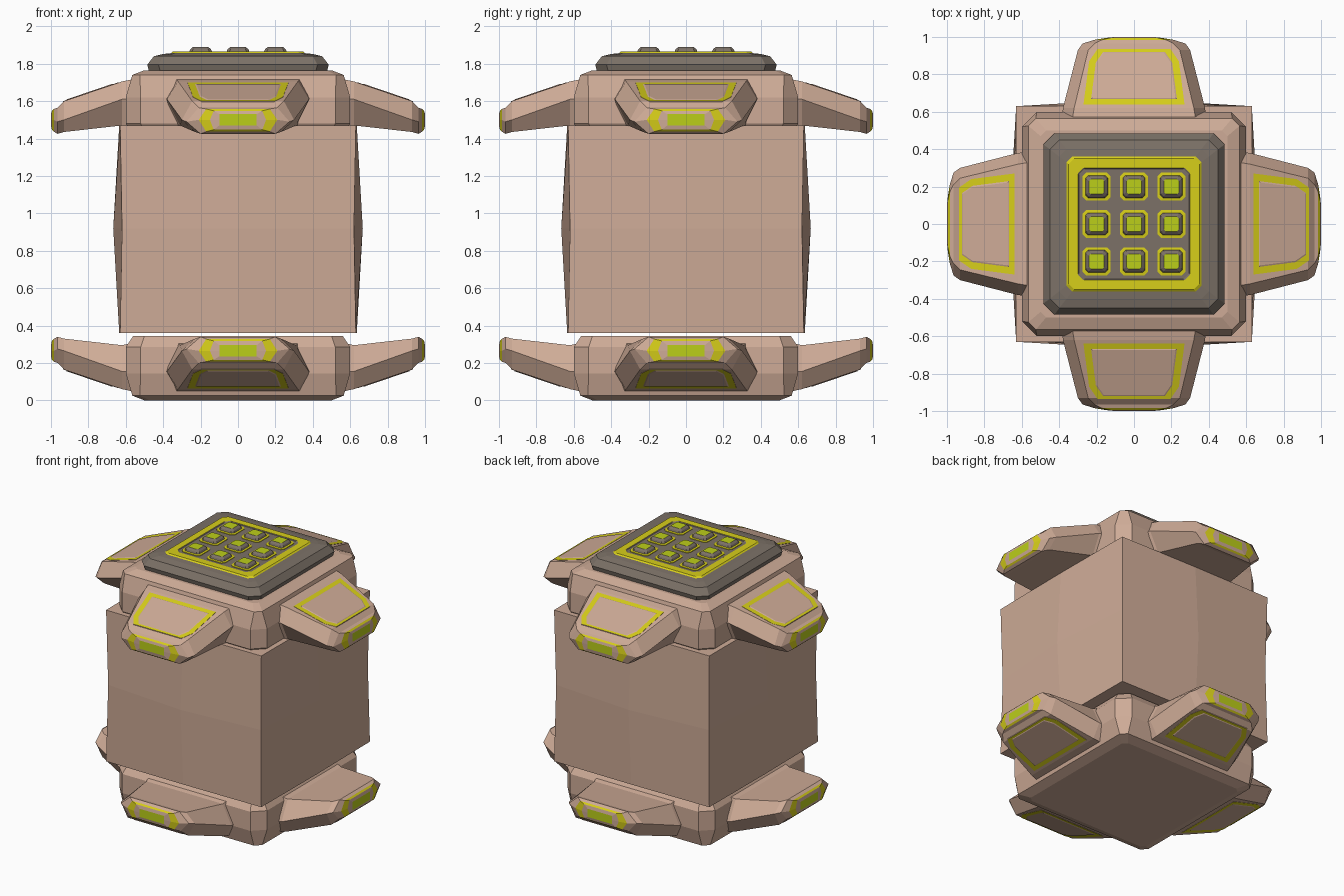
import bpy, bmesh, math
from mathutils import Matrix

if "Cube" in bpy.data.objects:
    bpy.data.objects.remove(bpy.data.objects["Cube"], do_unlink=True)


def material(name, rgb):
    m = bpy.data.materials.new(name)
    m.use_nodes = True
    m.diffuse_color = (*rgb, 1)
    m.node_tree.nodes["Principled BSDF"].inputs["Base Color"].default_value = (*rgb, 1)
    return m


MATS = [material("warm_tan", (0.62, 0.41, 0.31)),
        material("yellow_trim", (0.68, 0.62, 0.01)),
        material("lime_light", (0.50, 0.62, 0.01)),
        material("dark_grey", (0.20, 0.165, 0.135))]
TAN, YELLOW, LIME, GREY = range(4)
FLIP = 1.765  # mirrors the upper collar onto the lower one
IDENTITY = Matrix.Identity(4)
MIRROR = Matrix.Translation((0, 0, FLIP)) @ Matrix.Scale(-1, 4, (0, 0, 1))


def loft(name, rings, bands, start, end, matrix=IDENTITY):
    """Skin closed rings; bands gives a colour for each strip, start and end for the caps."""
    bm = bmesh.new()
    loops = [[bm.verts.new(matrix @ Matrix.Translation(p).to_translation()) for p in r] for r in rings]
    n = len(loops[0])
    for a, b, mat in zip(loops, loops[1:], bands):
        for i in range(n):
            j = (i + 1) % n
            bm.faces.new((a[i], a[j], b[j], b[i])).material_index = mat
    bm.faces.new(loops[0]).material_index = start
    bm.faces.new(loops[-1]).material_index = end
    bmesh.ops.recalc_face_normals(bm, faces=bm.faces)
    mesh = bpy.data.meshes.new(name)
    bm.to_mesh(mesh)
    bm.free()
    for m in MATS:
        mesh.materials.append(m)
    ob = bpy.data.objects.new(name, mesh)
    bpy.context.collection.objects.link(ob)
    return ob


def square(half, cut, z, cx=0, cy=0):
    """Square ring with cut corners."""
    k = half - cut
    pts = [(half, -k), (half, k), (k, half), (-k, half),
           (-half, k), (-half, -k), (-k, -half), (k, -half)]
    return [(cx + x, cy + y, z) for x, y in pts]


def bulged(corner, mid, z):
    """Square ring whose side centres swell."""
    c, m = corner, mid
    return [(x, y, z) for x, y in [(c, -c), (m, 0), (c, c), (0, m),
                                   (-c, c), (-m, 0), (-c, -c), (0, -m)]]


# Main body
loft("body", [bulged(0.63, 0.635, 0.36), bulged(0.62, 0.667, 0.92),
              bulged(0.63, 0.635, 1.47)], [TAN] * 2, TAN, TAN)

# Arm cross-section: outward distance, half widths (top, middle, bottom), heights
ARM = [(0.50, 0.34, 0.39, 0.34, 1.73, 1.62, 1.44),
       (0.62, 0.32, 0.38, 0.31, 1.705, 1.61, 1.47),
       (0.93, 0.245, 0.30, 0.23, 1.60, 1.50, 1.435),
       (0.965, 0.21, 0.275, 0.20, 1.565, 1.49, 1.425),
       (0.985, 0.17, 0.21, 0.17, 1.558, 1.50, 1.437),
       (0.995, 0.13, 0.15, 0.13, 1.548, 1.50, 1.447),
       (1.0, 0.10, 0.10, 0.10, 1.53, 1.50, 1.47)]


def arm_ring(u, a, b, c, zt, zm, zb):
    return [(-a, -u, zt), (a, -u, zt), (b, -u, zm), (c, -u, zb), (-c, -u, zb), (-b, -u, zm)]


OUTLINE = [(-0.27, 0.64), (0.27, 0.64), (0.24, 0.87), (0.195, 0.935),
           (-0.195, 0.935), (-0.24, 0.87)]


def panel_ring(scale, lift):
    """Panel outline, scaled and laid on the sloping arm top."""
    ring = []
    for x, u in OUTLINE:
        u = 0.83 + (u - 0.83) * scale
        ring.append((x * scale, -u, 1.705 - 0.34 * (u - 0.62) + lift))
    return ring


# Upper and lower collars, each with four arms and trimmed panels
COLLAR = [(0.56, 0.06, 1.42), (0.60, 0.08, 1.48), (0.60, 0.08, 1.62),
          (0.565, 0.04, 1.74), (0.50, 0.03, 1.765)]
for level, flip in (("upper", IDENTITY), ("lower", MIRROR)):
    loft(level + "_collar", [square(*s) for s in COLLAR], [TAN] * 4, TAN, TAN, flip)
    for i, side in enumerate(("front", "left", "back", "right")):
        turn = flip @ Matrix.Rotation(i * math.pi / 2, 4, "Z")
        loft(f"{level}_arm_{side}", [arm_ring(*s) for s in ARM],
             [TAN, TAN, TAN, TAN, YELLOW, TAN], TAN, LIME, turn)
        loft(f"{level}_panel_{side}",
             [panel_ring(1, -0.004), panel_ring(1, 0.002),
              panel_ring(0.85, 0.002), panel_ring(0.82, 0.005)],
             [TAN, YELLOW, TAN], TAN, TAN, turn)

# Control pad on top
loft("control_pad",
     [square(0.475, 0.06, 1.755), square(0.485, 0.06, 1.795), square(0.45, 0.05, 1.84),
      square(0.40, 0.04, 1.852), square(0.36, 0.03, 1.856), square(0.35, 0.03, 1.864),
      square(0.30, 0.03, 1.864), square(0.295, 0.03, 1.86)],
     [GREY] * 4 + [YELLOW] * 2 + [GREY], GREY, GREY)

# Nine pad buttons with trim rings
for row in range(3):
    for col in range(3):
        x, y = (col - 1) * 0.2, (row - 1) * 0.2
        steps = [(0.075, 0.02, 1.858), (0.075, 0.02, 1.864), (0.06, 0.015, 1.866),
                 (0.055, 0.015, 1.878), (0.04, 0.01, 1.89)]
        loft(f"button_{row}_{col}", [square(*s, x, y) for s in steps],
             [YELLOW, YELLOW, GREY, GREY], GREY, LIME)
